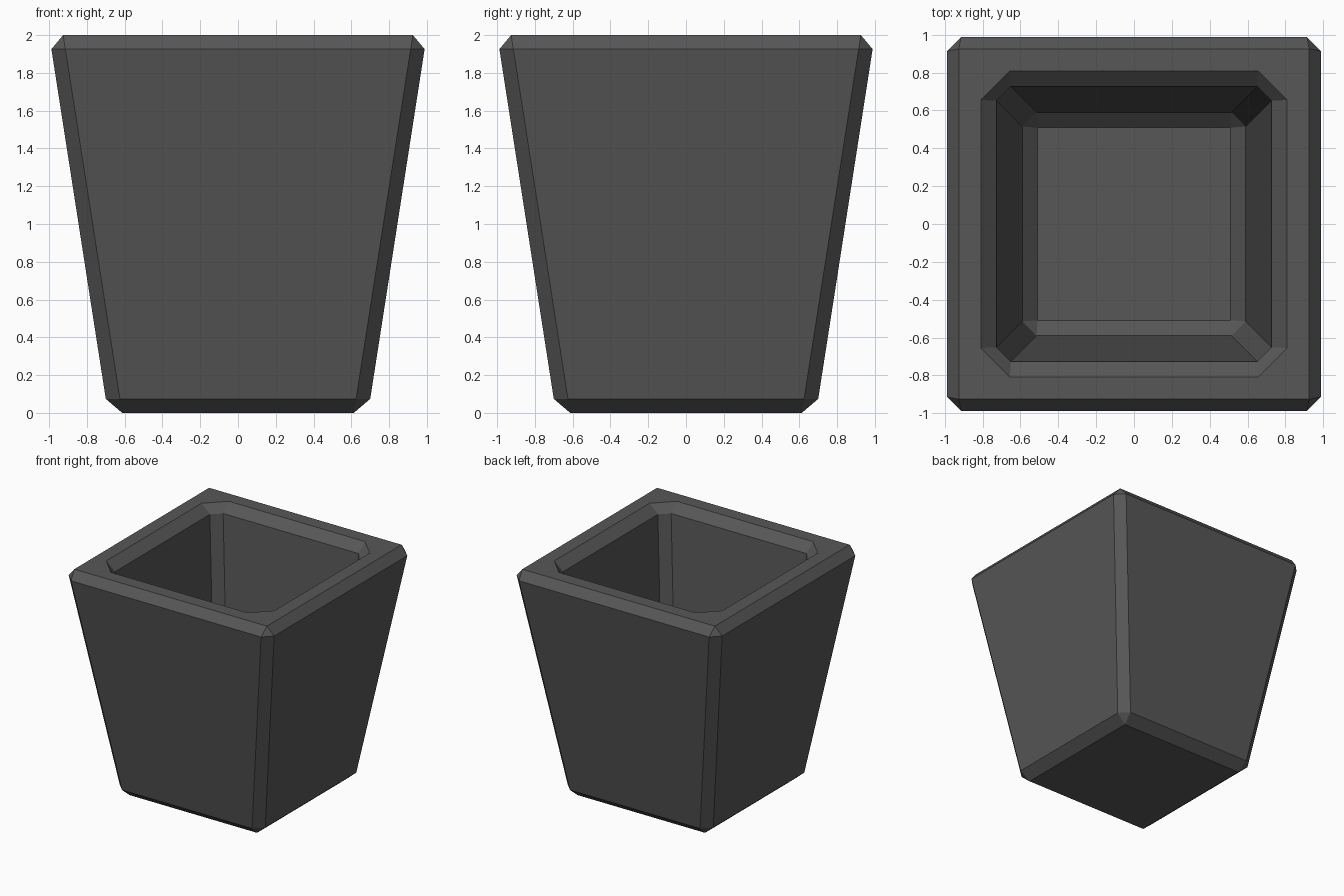
import bpy, bmesh

if "Cube" in bpy.data.objects:
    bpy.data.objects.remove(bpy.data.objects["Cube"])

# One dark grey for the whole planter
mat = bpy.data.materials.new("dark grey")
mat.diffuse_color = (0.095, 0.095, 0.095, 1.0)
mat.use_nodes = True
mat.node_tree.nodes["Principled BSDF"].inputs["Base Color"].default_value = mat.diffuse_color

# Cross-sections: half width, half length of the straight side, height.
# Equal first two values give a plain square, otherwise the corners are cut.
sections = [
    (0.613, 0.613, 0.0),     # underside
    (0.70, 0.625, 0.074),    # outer wall foot
    (0.988, 0.914, 1.926),   # outer wall top
    (0.926, 0.926, 2.0),     # rim, outer edge
    (0.809, 0.655, 2.0),     # rim, inner edge
    (0.727, 0.652, 1.926),   # inner wall top
    (0.59, 0.515, 0.275),    # inner wall foot
    (0.509, 0.509, 0.20),    # inside floor
]


def ring(bm, a, c, z):
    pts = [(c, -a), (a, -c), (a, c), (c, a), (-c, a), (-a, c), (-a, -c), (-c, -a)]
    if a == c:  # square: both points of each corner share one vertex
        q = [bm.verts.new((x, y, z)) for x, y in ((a, -a), (a, a), (-a, a), (-a, -a))]
        return [q[i // 2] for i in range(8)]
    return [bm.verts.new((x, y, z)) for x, y in pts]


# Planter: loft up the outside, over the rim and down the inside
bm = bmesh.new()
rings = [ring(bm, *s) for s in sections]
for lo, hi in zip(rings, rings[1:]):
    for i in range(8):
        j = (i + 1) % 8
        loop = list(dict.fromkeys((lo[i], lo[j], hi[j], hi[i])))
        if len(loop) > 2:
            bm.faces.new(loop)
bm.faces.new(list(dict.fromkeys(reversed(rings[0]))))
bm.faces.new(list(dict.fromkeys(rings[-1])))
bmesh.ops.recalc_face_normals(bm, faces=bm.faces[:])

mesh = bpy.data.meshes.new("planter")
bm.to_mesh(mesh)
bm.free()
mesh.materials.append(mat)
bpy.context.collection.objects.link(bpy.data.objects.new("planter", mesh))
